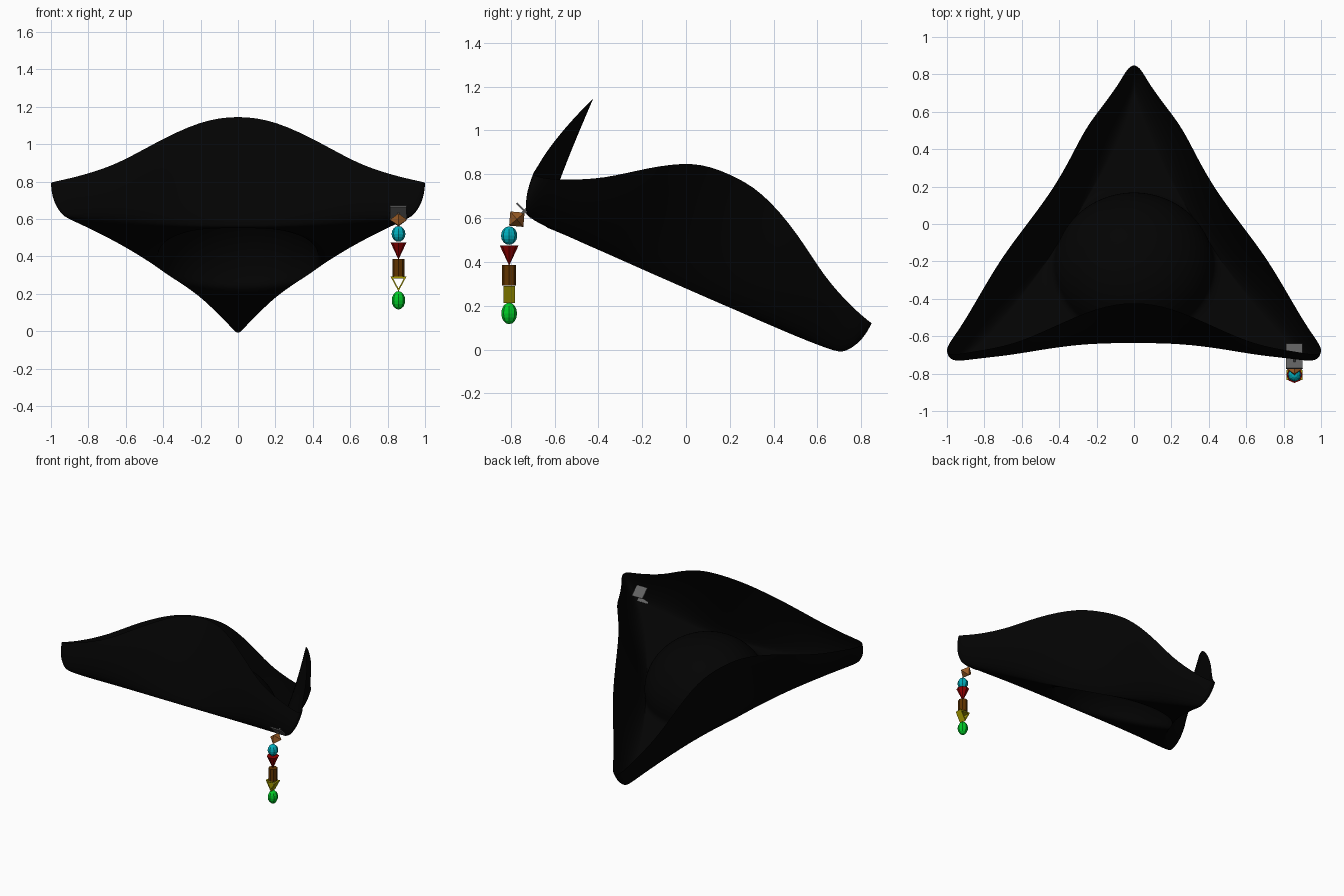
import bpy, bmesh, math
from mathutils import Vector, Matrix

if "Cube" in bpy.data.objects:
    bpy.data.objects.remove(bpy.data.objects["Cube"])


def finish(name, bm, color, smooth=False):
    me = bpy.data.meshes.new(name)
    bmesh.ops.recalc_face_normals(bm, faces=bm.faces)
    bm.to_mesh(me)
    bm.free()
    ob = bpy.data.objects.new(name, me)
    bpy.context.collection.objects.link(ob)
    if smooth:
        for p in me.polygons:
            p.use_smooth = True
    if color:
        mat = bpy.data.materials.new(name + "_material")
        mat.diffuse_color = (*color, 1)
        mat.use_nodes = True
        mat.node_tree.nodes["Principled BSDF"].inputs["Base Color"].default_value = mat.diffuse_color
        me.materials.append(mat)
    return ob


# ---- Hat: three flaps turned up round a domed crown, then tilted ----
# half-flap outlines from middle to corner: (along, outward, height)
FRONT_RIM = [(0, .452, .59), (.194, .47, .553), (.436, .526, .395), (.63, .560, .254),
             (.824, .566, .185), (.93, .574, .155), (.978, .5645, .148)]
SIDE_RIM = [(0, .482, .515), (.194, .495, .503), (.436, .542, .388), (.63, .558, .262),
            (.824, .565, .185), (.93, .580, .155), (.978, .5645, .148)]
BASE = [(0, .422, -.045), (.2, .422, -.045), (.42, .437, -.044), (.60, .458, -.042),
        (.74, .480, -.042), (.83, .497, -.042), (.9, .5196, -.036)]
CROWN_R, CROWN_H, CROWN_Z = .418, .34, -.045
TILT = math.radians(23.7)


def tilt(p):
    v, w = p.y - .39, p.z + .30
    return Vector((p.x * 1.03, v * math.cos(TILT) + w * math.sin(TILT),
                   -v * math.sin(TILT) + w * math.cos(TILT)))


def loop(front, side):
    pts = []
    for f in range(3):
        half = side if f else front
        ang = math.radians(-90 + 120 * f)
        out = Vector((math.cos(ang), math.sin(ang), 0))
        along = Vector((-out.y, out.x, 0))
        for k in range(-6, 6):
            a, b, h = half[abs(k)]
            pts.append(along * math.copysign(a, k) + out * b + Vector((0, 0, h)))
    return pts


def circle(r, h):
    angs = [math.radians(-150 + 10 * i) for i in range(36)]
    return [Vector((r * math.cos(t), r * math.sin(t) + .025, h)) for t in angs]


def blend(p, q, txy, tz):
    return [Vector((a.x + (b.x - a.x) * txy, a.y + (b.y - a.y) * txy,
                    a.z + (b.z - a.z) * tz)) for a, b in zip(p, q)]


rings = []
for deg in (75, 58, 40, 22, 8):
    t = math.radians(deg)
    rings.append(circle(CROWN_R * math.cos(t), CROWN_Z + CROWN_H * math.sin(t)))
opening, base, rim = circle(CROWN_R, CROWN_Z), loop(BASE, BASE), loop(FRONT_RIM, SIDE_RIM)
rings += [opening, blend(opening, base, .5, .4), base]
rings += [blend(base, rim, a, b) for a, b in ((.4, .1), (.74, .35), (.95, .66))]
rings.append(rim)

bm = bmesh.new()
grid = [[bm.verts.new(tilt(p)) for p in r] for r in rings]
top = bm.verts.new(tilt(Vector((0, .025, CROWN_Z + CROWN_H))))
for i in range(36):
    j = (i + 1) % 36
    bm.faces.new((top, grid[0][i], grid[0][j]))
    for r, s in zip(grid, grid[1:]):
        bm.faces.new((r[i], s[i], s[j], r[j]))
hat = finish("hat", bm, (.001, .001, .001), True)
sub = hat.modifiers.new("smooth", 'SUBSURF')
sub.levels = sub.render_levels = 2

# ---- Stud through the right corner: outer plate, pin, inner plate ----
X, Y = .858, -.807
GREY = (.12, .12, .12)


def box(name, loc, size, color):
    bm = bmesh.new()
    bmesh.ops.create_cube(bm, size=1)
    m = Matrix.Translation(loc) @ Matrix.Rotation(math.radians(-45), 4, 'X')
    bm.transform(m @ Matrix.Diagonal((*size, 1)))
    return finish(name, bm, color)


box("outer_plate", (X, -.739, .634), (.088, .096, .008), GREY)
box("inner_plate", (X, -.672, .694), (.088, .085, .008), GREY)
box("stud_pin", (X, -.72, .65), (.01, .01, .12), GREY)


# ---- Hanging beads ----
def ball(name, z, r, h, color):
    bm = bmesh.new()
    bmesh.ops.create_uvsphere(bm, u_segments=8, v_segments=8, radius=1)
    bm.transform(Matrix.Translation((X, Y, z)) @ Matrix.Diagonal((r, r, h, 1)))
    return finish(name, bm, color)


def cone(name, z0, z1, r0, r1, n, color):
    bm = bmesh.new()
    bmesh.ops.create_cone(bm, cap_ends=True, segments=n, radius1=r0, radius2=r1,
                          depth=z1 - z0)
    bm.transform(Matrix.Translation((X, Y, (z0 + z1) / 2)))
    return finish(name, bm, color)


# orange-brown octahedral bead
bm = bmesh.new()
v = [bm.verts.new(Vector(c) * .046) for c in
     ((1, 0, 0), (0, 1, 0), (-1, 0, 0), (0, -1, 0), (0, 0, 1), (0, 0, -1))]
for i in range(4):
    for tip in v[4:]:
        bm.faces.new((v[i], v[(i + 1) % 4], tip))
bm.transform(Matrix.Translation((X, -.772, .595)) @ Matrix.Rotation(math.radians(40), 4, 'X'))
finish("octahedron_bead", bm, (.33, .11, .02))

ball("cyan_bead", .52, .037, .042, (0, .42, .5))
cone("red_bead", .385, .475, .001, .043, 8, (.28, 0, 0))
cone("brown_bead", .293, .385, .032, .032, 8, (.12, .035, 0))

# yellow open triangular frame
bm = bmesh.new()
front, back = [], []
for y, dest in ((-.026, front), (.026, back)):
    for s in (1, .7):
        dest.append([bm.verts.new((X + a * s, Y + y, .263 + b * s)) for a, b in
                     ((-.042, .028), (.042, .028), (0, -.05))])
for i in range(3):
    j = (i + 1) % 3
    for p, q in ((front[0], front[1]), (front[1], back[1]),
                 (back[1], back[0]), (back[0], front[0])):
        bm.faces.new((p[i], p[j], q[j], q[i]))
finish("triangle_bead", bm, (.38, .33, 0))

ball("green_bead", .165, .036, .049, (0, .6, .02))
